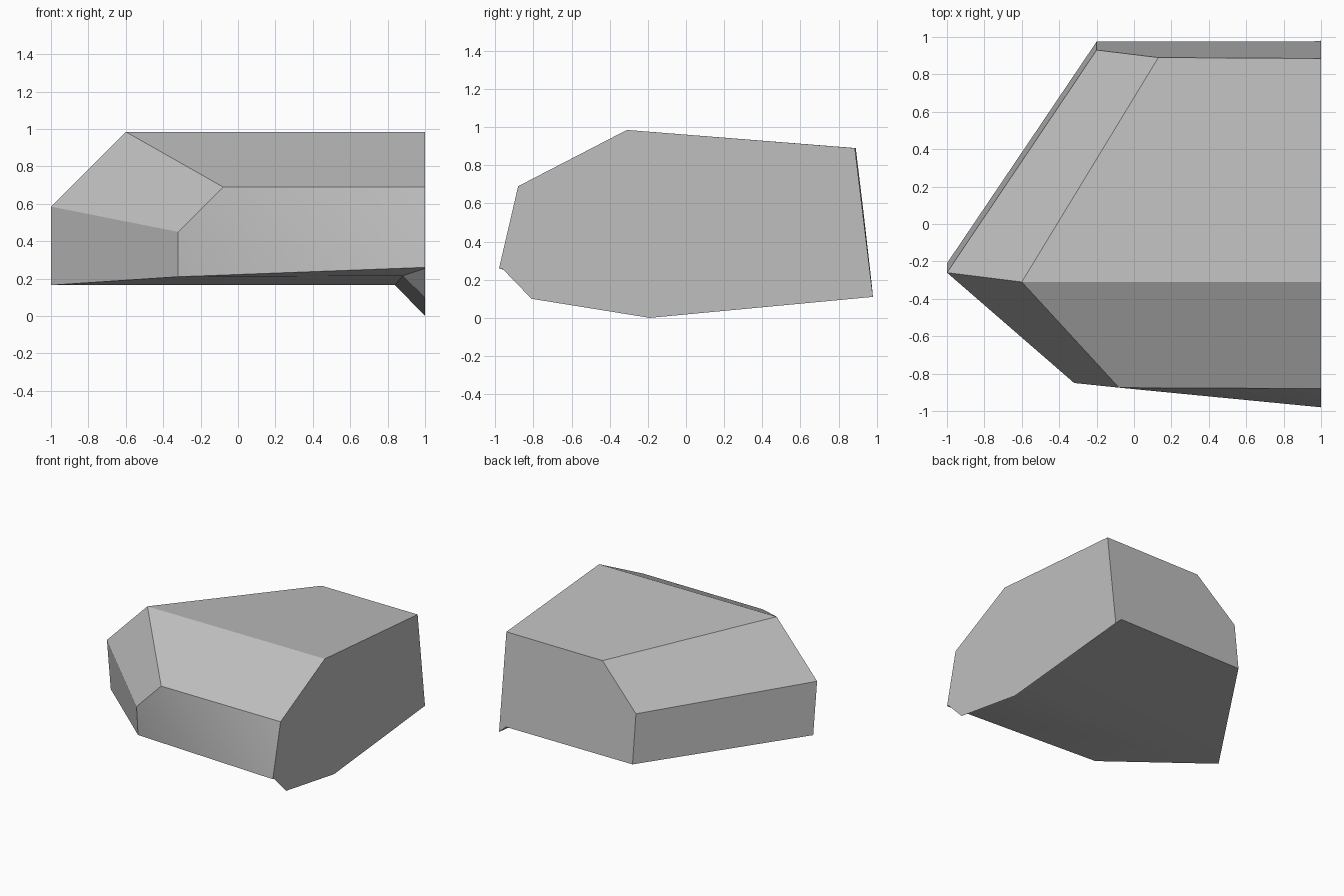
import bpy
import bmesh
import math

cube = bpy.data.objects.get("Cube")
if cube:
    bpy.data.objects.remove(cube, do_unlink=True)

stone = bpy.data.materials.new("stone_grey")
stone.use_nodes = True
colour = (0.52, 0.52, 0.52, 1)
stone.diffuse_color = colour
stone.node_tree.nodes["Principled BSDF"].inputs["Base Color"].default_value = colour

bm = bmesh.new()


def corner(x, y, z):
    return bm.verts.new((x, y, z))


def face(*corners):
    bm.faces.new(corners)


# Outline of the flat end, from the top ridge round the back and under
end_outline = [(-.31, .985), (.885, .89), (.98, .11), (-.19, 0),
               (-.81, .1), (-.96, .255), (-.98, .26), (-.88, .69)]
end = [corner(1, y, z) for y, z in end_outline]
(end_ridge, end_back, end_heel, end_keel,
 end_toe, end_lip, end_front, end_shoulder) = end

# Corners of the tapered end
ridge = corner(-.6, -.31, .985)
back = corner(.13, .89, .89)
back_side = corner(-.2, .93, .56)
back_foot = corner(-.2, .975, .165)
tip = corner(-1, -.26, .585)
tip_foot = corner(-1, -.21, .165)
shoulder = corner(-.08, -.875, .69)
cheek = corner(-.32, -.85, .45)
cheek_foot = corner(-.32, -.83, .21)

# Crease under the body where the end lip turns down
heel = corner(.94, .975, .165)
keel = corner(.84, -.2, .165)
toe = corner(.88, -.83, .215)

# Flat end, top, slopes and back
face(*end)
face(ridge, end_ridge, end_back, back)
face(ridge, shoulder, end_shoulder, end_ridge)
face(ridge, back, back_side, tip)
face(ridge, tip, cheek, shoulder)
face(back, end_back, end_heel, heel, back_foot, back_side)

# Tapered side and front
face(tip, back_side, back_foot, tip_foot)
face(tip, tip_foot, cheek_foot, cheek)
face(cheek, cheek_foot, end_front)
face(cheek, end_front, shoulder)
face(shoulder, end_front, end_shoulder)

# Underside and down-turned lip
face(tip_foot, back_foot, heel, keel)
face(tip_foot, keel, toe, cheek_foot)
face(cheek_foot, toe, end_lip, end_front)
face(keel, heel, end_heel, end_keel)
face(toe, keel, end_keel, end_toe)
face(toe, end_toe, end_lip)

bmesh.ops.recalc_face_normals(bm, faces=bm.faces)
mesh = bpy.data.meshes.new("rock")
bm.to_mesh(mesh)
bm.free()
mesh.materials.append(stone)
rock = bpy.data.objects.new("rock", mesh)
bpy.context.collection.objects.link(rock)

bpy.ops.object.select_all(action="DESELECT")
rock.select_set(True)
bpy.context.view_layer.objects.active = rock
bpy.ops.object.shade_smooth_by_angle(angle=math.radians(30))
